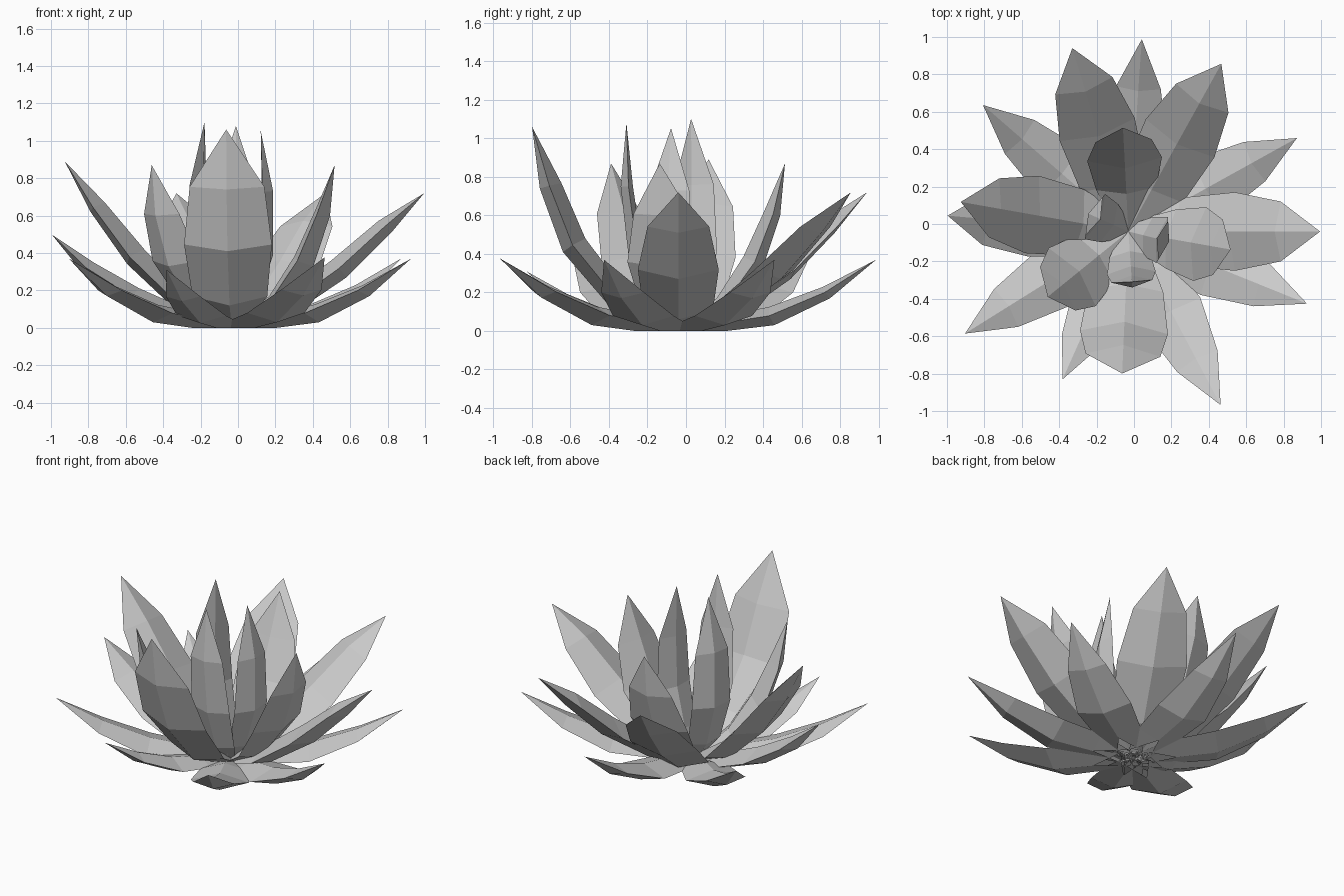
import bpy
import bmesh
import math
from mathutils import Vector

cube = bpy.data.objects.get("Cube")
if cube:
    bpy.data.objects.remove(cube, do_unlink=True)

# One plain colour for the whole plant
leaf_grey = bpy.data.materials.new("leaf_grey")
leaf_grey.use_nodes = True
colour = (0.6, 0.6, 0.6, 1)
leaf_grey.diffuse_color = colour
leaf_grey.node_tree.nodes["Principled BSDF"].inputs["Base Color"].default_value = colour

CENTRE = Vector((-0.03, -0.04, 0))
EDGE = 0.3    # rise of the leaf edges above the keel, per unit of half width
RIDGE = 0.58  # rise of the upper ridge above the keel, per unit of half width


def make_leaf(name, angle, keel, halves, scale=1.0):
    """Fleshy leaf: diamond rings along a keel line of (radius, height), ending in a point."""
    a = math.radians(angle)
    out = Vector((math.cos(a), math.sin(a), 0))
    side = Vector((-out.y, out.x, 0))
    up = Vector((0, 0, 1))
    points = [Vector(p) * scale for p in keel]
    bm = bmesh.new()
    rings = []
    for i, half in enumerate(halves):
        # Inward normal of the keel curve at this ring
        t = (points[i + 1] - points[max(i - 1, 0)]).normalized()
        half *= scale
        inward = (up * t.x - out * t.y) * half
        mid = CENTRE + out * points[i].x + up * points[i].y
        ring = [mid,
                mid + inward * EDGE + side * half,
                mid + inward * RIDGE,
                mid + inward * EDGE - side * half]
        rings.append([bm.verts.new(p) for p in ring])
    tip = bm.verts.new(CENTRE + out * points[-1].x + up * points[-1].y)
    for j in range(4):
        n = (j + 1) % 4
        for low, high in zip(rings, rings[1:]):
            bm.faces.new((low[j], high[j], high[n], low[n]))
        bm.faces.new((rings[-1][j], tip, rings[-1][n]))
    # Trim the leaf base flat and open at the ground
    bmesh.ops.bisect_plane(bm, geom=bm.verts[:] + bm.edges[:] + bm.faces[:],
                           plane_co=(0, 0, 0), plane_no=(0, 0, 1), clear_inner=True)
    bmesh.ops.recalc_face_normals(bm, faces=bm.faces[:])
    mesh = bpy.data.meshes.new(name)
    bm.to_mesh(mesh)
    bm.free()
    mesh.materials.append(leaf_grey)
    obj = bpy.data.objects.new(name, mesh)
    bpy.context.collection.objects.link(obj)


def make_whorl(name, angles, keel, halves):
    for number, angle in enumerate(angles, start=1):
        make_leaf(f"{name}_{number}", angle, keel, halves)


# Low outer leaves
low_keel = [(0, -0.03), (0.25, 0), (0.5, 0.03), (0.79, 0.17), (1.03, 0.37)]
low_halves = [0.06, 0.14, 0.17, 0.12]
make_whorl("outer_leaf", [86, 29, -22, -148, 139], low_keel, low_halves)
make_leaf("long_outer_leaf", -62, low_keel, low_halves, scale=1.02)
make_leaf("short_outer_leaf", -114, low_keel, low_halves, scale=0.84)

# Rising middle leaves
make_whorl("middle_leaf", [107, 61, 0],
           [(0, -0.03), (0.3, 0.06), (0.61, 0.27), (0.85, 0.51), (1.025, 0.72)],
           [0.06, 0.18, 0.21, 0.16])
make_leaf("low_side_leaf", 175,
          [(0, -0.03), (0.27, 0.01), (0.55, 0.12), (0.8, 0.29), (0.97, 0.5)],
          [0.06, 0.16, 0.18, 0.14])
make_leaf("tall_side_leaf", 170,
          [(0, -0.03), (0.3, 0.09), (0.57, 0.34), (0.77, 0.62), (0.91, 0.89)],
          [0.06, 0.18, 0.21, 0.16])
make_leaf("tall_front_leaf", -92.5,
          [(0, -0.03), (0.35, 0.12), (0.6, 0.41), (0.72, 0.74), (0.76, 1.06)],
          [0.06, 0.2, 0.235, 0.2])

# Steep inner leaves
make_whorl("inner_leaf", [93, -10, -141],
           [(0, -0.03), (0.26, 0.1), (0.44, 0.33), (0.53, 0.6), (0.555, 0.87)],
           [0.05, 0.16, 0.2, 0.15])

# Upright heart leaves
heart_halves = [0.04, 0.11, 0.13, 0.11]
make_leaf("front_heart_leaf", -86,
          [(0.01, -0.02), (0.16, 0.13), (0.26, 0.4), (0.3, 0.75), (0.27, 1.08)],
          heart_halves)
heart_keel = [(0.01, -0.02), (0.14, 0.13), (0.23, 0.4), (0.23, 0.75), (0.16, 1.08)]
make_leaf("left_heart_leaf", -14, heart_keel, heart_halves, scale=0.975)
make_leaf("right_heart_leaf", 156, heart_keel, heart_halves, scale=1.02)
